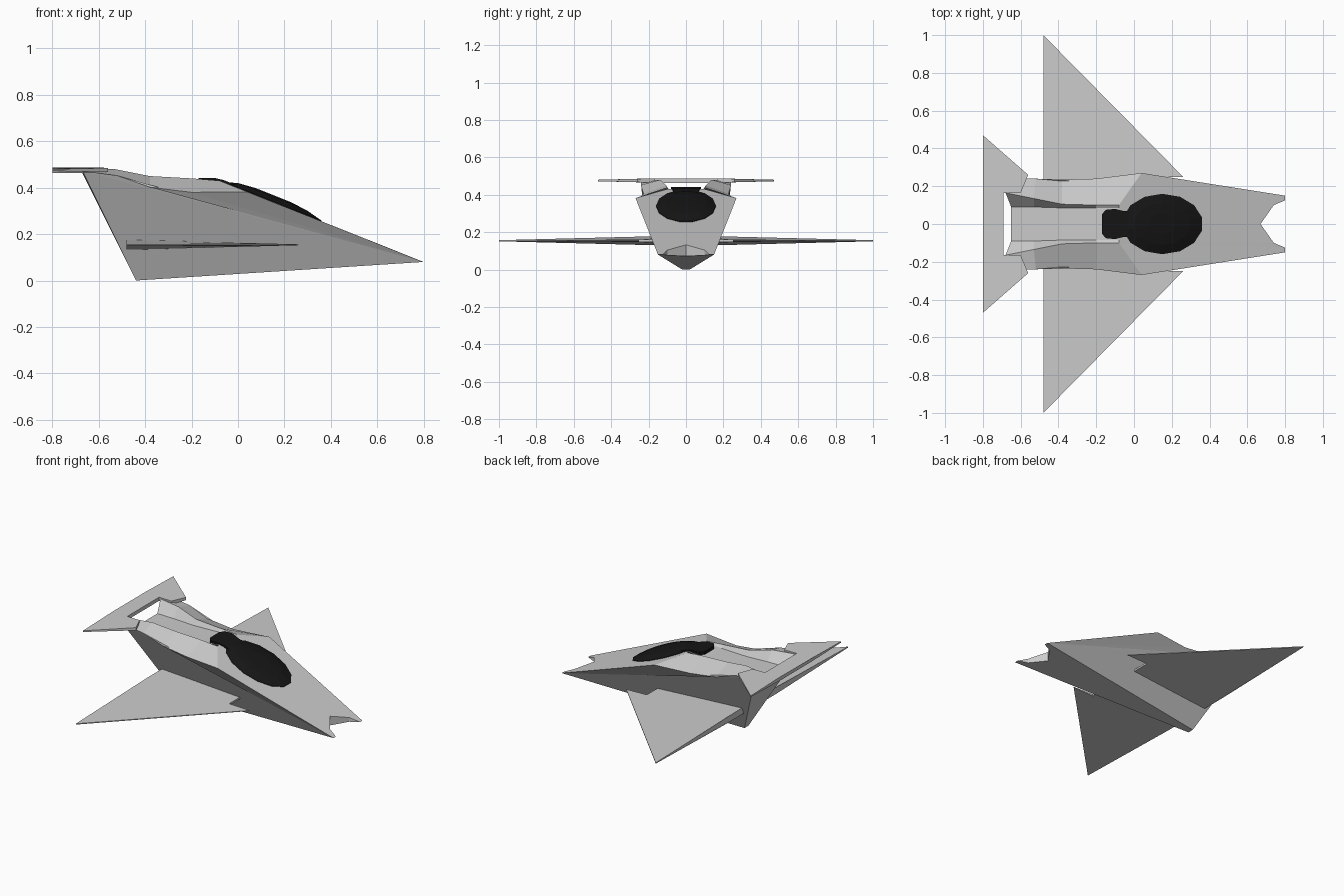
import bpy, bmesh, math

if "Cube" in bpy.data.objects:
    bpy.data.objects.remove(bpy.data.objects["Cube"])


def deck(x):
    """Height of the sloping front deck."""
    return 0.08 + 0.398 * (0.8 - x)


def make(name, faces, mirror=True, material=None):
    """Object from faces given as point lists, optionally mirrored across y = 0."""
    bm = bmesh.new()
    for s in ((1, -1) if mirror else (1,)):
        for f in faces:
            bm.faces.new([bm.verts.new((x, s * y, z)) for x, y, z in f])
    bmesh.ops.remove_doubles(bm, verts=bm.verts[:], dist=0.0005)
    bmesh.ops.recalc_face_normals(bm, faces=bm.faces[:])
    me = bpy.data.meshes.new(name)
    bm.to_mesh(me)
    bm.free()
    ob = bpy.data.objects.new(name, me)
    bpy.context.collection.objects.link(ob)
    if material:
        me.materials.append(material)
    return ob


def plate(name, outline, z, side=1):
    """Tapering slab from outline points (x, y, half thickness)."""
    top = [(x, side * y, z + t) for x, y, t in outline]
    bot = [(x, side * y, z - t) for x, y, t in outline]
    n = len(outline)
    walls = [[top[i], top[(i + 1) % n], bot[(i + 1) % n], bot[i]] for i in range(n)]
    return make(name, [top, bot] + walls, mirror=False)


# Hull: half stations from tail to nose (trough centre, trough edge, ridge, rim)
stations = [
    [(-.65, 0, .42), (-.65, .09, .42), (-.68, .165, .48), (-.67, .24, .472)],
    [(-.53, 0, .418), (-.53, .09, .418), (-.53, .135, .48), (-.52, .24, .452)],
    [(-.38, 0, .415), (-.38, .085, .415), (-.38, .105, .45), (-.38, .235, .402)],
    [(-.20, 0, .42), (-.20, .085, .42), (-.20, .10, .44), (-.20, .24, .38)],
    [(-.08, 0, .43), (-.08, .085, .43), (-.08, .10, .43), (.04, .27, .382)],
    [(.67, 0, .132), (.74, .10, .104), (.80, .125, .08), (.80, .15, .08)],
]
keel_mid, keel = (-.44, 0, 0), (-.44, .02, 0)
notch_mid, notch = (.67, 0, .0716), (.74, .10, .0761)
tail, nose = stations[0], stations[-1]
faces = []
for a, b in zip(stations, stations[1:]):
    for i in range(3):
        faces.append([a[i], a[i + 1], b[i + 1], b[i]])
for a, b in zip(stations[:-1], stations[1:-1]):
    faces.append([a[3], b[3], nose[3]])
faces += [
    [tail[3], nose[3], keel],
    [keel_mid, keel, nose[3], nose[2], notch, notch_mid],
    [keel_mid, keel, tail[3], tail[2], tail[1], tail[0]],
    [nose[0], nose[1], notch, notch_mid],
    [nose[1], nose[2], notch],
]
make("hull", faces)

# Main wings, with a squared notch at the front of the root
wing = [(.26, .25, .002), (-.48, 1, .003), (-.48, .25, .022),
        (-.48, .05, .022), (.11, .08, .006), (.11, .25, .006)]
for side, label in ((1, "left"), (-1, "right")):
    plate(label + "_wing", wing, .154, side)

# Tail wing: one swept plate with a cut-out over the trough
half = [(-.69, .165, .012), (-.60, .165, .011), (-.56, .26, .009),
        (-.80, .47, .004), (-.80, .165, .012)]
plate("tail_wing", half + [(x, -y, t) for x, y, t in reversed(half)], .476)

# Canopy: low faceted dome lying on the deck
black = bpy.data.materials.new("canopy_black")
black.diffuse_color = (0.008, 0.008, 0.008, 1)
black.use_nodes = True
black.node_tree.nodes["Principled BSDF"].inputs["Base Color"].default_value = black.diffuse_color
N = 14


def ring(scale, lift):
    pts = []
    for i in range(N):
        a = 2 * math.pi * (i + .5) / N
        x = .15 + .215 * scale * math.cos(a)
        pts.append((x, .16 * scale * math.sin(a), deck(x) + lift))
    return pts


rings = [ring(1, -.01), ring(1, .003), ring(.7, .022), ring(.35, .03)]
faces = [rings[0], rings[-1]]
for a, b in zip(rings, rings[1:]):
    faces += [[a[i], a[(i + 1) % N], b[(i + 1) % N], b[i]] for i in range(N)]
make("canopy", faces, mirror=False, material=black)

# Canopy neck running back into the trough
edge = [(.02, .07), (-.06, .07), (-.10, .08), (-.15, .075), (-.17, .05)]
edge += [(x, -y) for x, y in reversed(edge)]
top = [(x, y, min(.442, deck(x) + .01)) for x, y in edge]
low = [(x, y, min(.41, deck(x) - .02)) for x, y in edge]
n = len(edge)
faces = [top, low] + [[top[i], top[(i + 1) % n], low[(i + 1) % n], low[i]] for i in range(n)]
make("canopy_neck", faces, mirror=False, material=black)
